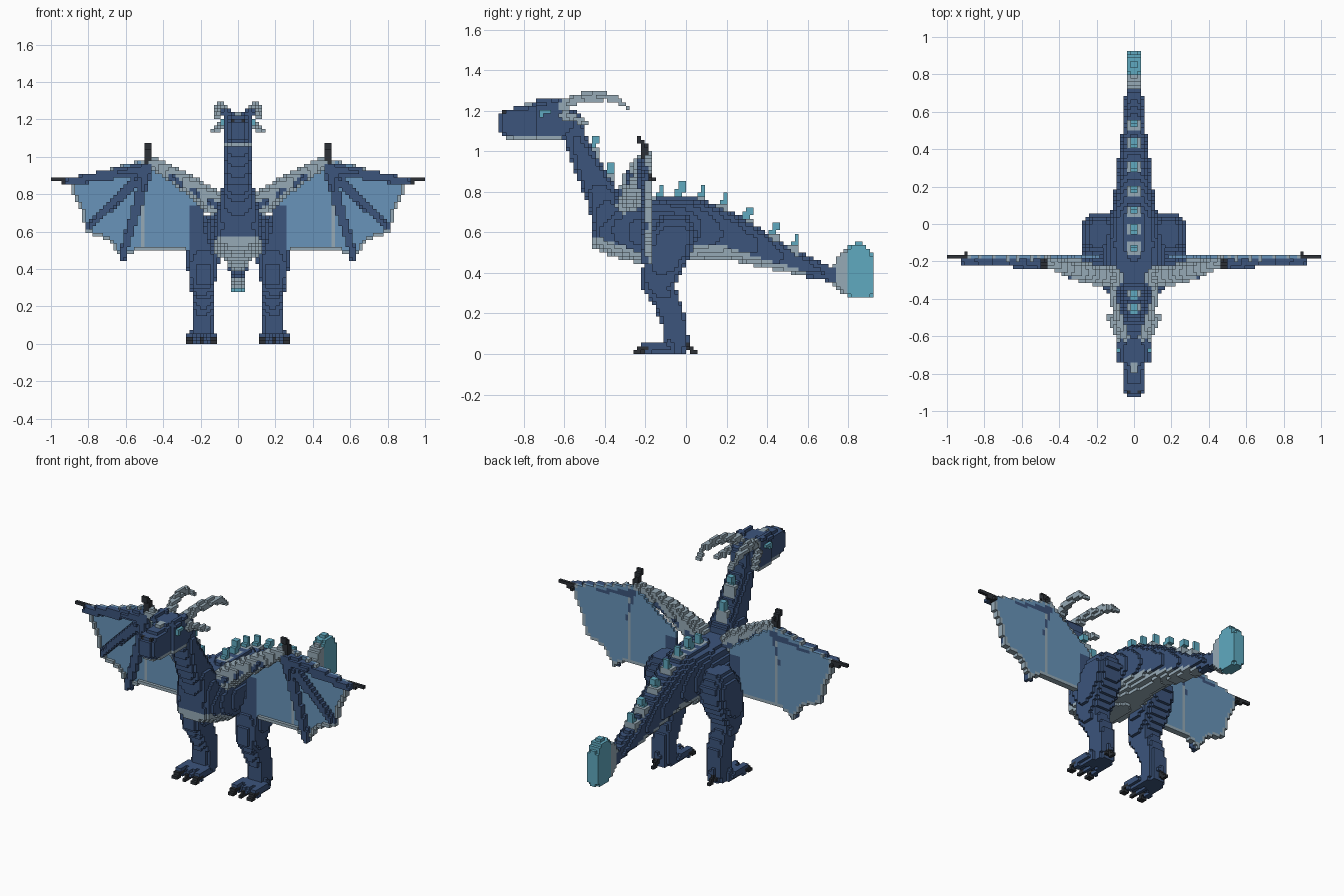
import bpy
import math
from mathutils import Vector

cube = bpy.data.objects.get("Cube")
if cube:
    bpy.data.objects.remove(cube, do_unlink=True)

V = 2 / 108  # edge of one block
COLOURS = {
    "navy_scales": (0.045, 0.089, 0.202),
    "wing_blue": (0.138, 0.296, 0.491),
    "pale_grey": (0.305, 0.402, 0.468),
    "bright_teal": (0.117, 0.402, 0.527),
    "claw_black": (0.025, 0.030, 0.037),
}
NAVY, WING, GREY, TEAL, BLACK = range(len(COLOURS))
materials = []
for name, rgb in COLOURS.items():
    mat = bpy.data.materials.new(name)
    mat.use_nodes = True
    mat.diffuse_color = (*rgb, 1)
    mat.node_tree.nodes["Principled BSDF"].inputs["Base Color"].default_value = (*rgb, 1)
    materials.append(mat)

world = {}  # cell -> (part name, colour); the first part to claim a cell keeps it


def centres(low, high):
    """Indices of the blocks whose centres lie between low and high."""
    return range(math.ceil(low / V - 0.5), math.floor(high / V - 0.5) + 1)


def put(part, cell, colour, mirror):
    if cell[2] < 0:
        return
    if mirror:
        i, j, k = cell
        world.setdefault(cell, ("left_" + part, colour))
        world.setdefault((-1 - i, j, k), ("right_" + part, colour))
    else:
        world.setdefault(cell, (part, colour))


def box(part, low, high, colour, mirror=False):
    for i in centres(low[0], high[0]):
        for j in centres(low[1], high[1]):
            for k in centres(low[2], high[2]):
                put(part, (i, j, k), colour, mirror)


def stroke(part, path, r0, r1, colour, mirror=True):
    """Tapered rod along a path; colour may be a rule of the position."""
    path = [Vector(p) for p in path]
    count = len(path) - 1
    for n in range(count):
        a, b = path[n], path[n + 1]
        d, big = b - a, max(r0, r1)
        spans = [centres(min(a[c], b[c]) - big, max(a[c], b[c]) + big) for c in range(3)]
        for i in spans[0]:
            for j in spans[1]:
                for k in spans[2]:
                    p = Vector((i + 0.5, j + 0.5, k + 0.5)) * V
                    t = max(0, min(1, (p - a).dot(d) / d.length_squared))
                    if (p - a - d * t).length < r0 + (r1 - r0) * (n + t) / count:
                        put(part, (i, j, k), colour(p) if callable(colour) else colour, mirror)


def loft(part, axis, rows, colour, power=2.5, cx=0, mirror=False):
    """Rounded slices; each row is position, low edge, high edge, half width."""
    for s in centres(rows[0][0], rows[-1][0]):
        pos = (s + 0.5) * V
        for r, q in zip(rows, rows[1:]):
            if r[0] <= pos <= q[0]:
                f = (pos - r[0]) / (q[0] - r[0])
                low, high, half = (u + (v - u) * f for u, v in zip(r[1:], q[1:]))
        for m in centres(low, high):
            t = ((m + 0.5) * V - low) / (high - low)
            for i in centres(cx - half, cx + half):
                x = (i + 0.5) * V - cx
                if abs(x / half) ** power + abs(2 * t - 1) ** power <= 1:
                    cell = (i, s, m) if axis == "y" else (i, m, s)
                    p = Vector(cell) * V
                    put(part, cell, colour(p, t) if callable(colour) else colour, mirror)


def inside(poly, x, z):
    hit = False
    for (x0, z0), (x1, z1) in zip(poly, poly[1:] + poly[:1]):
        if (z0 > z) != (z1 > z) and x < x0 + (z - z0) * (x1 - x0) / (z1 - z0):
            hit = not hit
    return hit


# Back spines: grey scale set into the back, teal point above
for y, z in ((-.46, 1.0), (-.38, .87), (-.13, .765), (-.03, .77), (.07, .755),
             (.18, .72), (.3, .655), (.43, .575), (.53, .515)):
    box("spine_scales", (-.03, y - .03, z - .05), (.03, y + .03, z + .015), GREY)
    box("spine_points", (-.02, y - .02, z), (.02, y + .02, z + .04), TEAL)
    box("spine_points", (-.02, y, z + .03), (.02, y + .025, z + .075), TEAL)

# Head details
stroke("eye", [(.083, -.71, 1.19), (.083, -.68, 1.195)], .016, .016, TEAL)
stroke("long_horn", [(.05, -.61, 1.22), (.08, -.52, 1.265), (.11, -.4, 1.27),
                     (.12, -.34, 1.25), (.11, -.29, 1.22)], .026, .014, GREY)
stroke("cheek_horn", [(.07, -.6, 1.18), (.1, -.55, 1.16), (.135, -.49, 1.14)], .025, .014, GREY)
stroke("brow", [(.065, -.73, 1.235), (.065, -.63, 1.245)], .02, .02, NAVY)
box("nose_crest", (-.02, -.8, 1.19), (.02, -.74, 1.24), GREY)
box("nostril", (.015, -.9, 1.17), (.04, -.88, 1.2), BLACK, mirror=True)

# Head and neck
loft("head", "y", [(-.92, 1.1, 1.19, .045), (-.88, 1.055, 1.21, .05), (-.78, 1.05, 1.22, .052),
                   (-.72, 1.05, 1.245, .075), (-.63, 1.05, 1.25, .08),
                   (-.57, 1.09, 1.21, .07), (-.52, 1.12, 1.18, .05)],
     lambda p, t: GREY if p.z < 1.06 else NAVY, power=6)
loft("neck", "z", [(.57, -.46, -.2, .125), (.68, -.47, -.25, .12), (.76, -.49, -.3, .1),
                   (.85, -.53, -.36, .08), (.95, -.57, -.42, .07),
                   (1.05, -.6, -.48, .066), (1.2, -.62, -.53, .06)], NAVY, power=3)


# Body and tail with a pale underside
def belly(p, t):
    if p.y < -.2:
        return GREY if p.z < .57 - .35 * (p.y + .46) else NAVY
    return GREY if t < .25 and p.y < .58 else NAVY


loft("body_and_tail", "y", [(-.465, .53, .62, .09), (-.43, .51, .68, .12), (-.36, .48, .74, .14),
                            (-.25, .45, .765, .165), (-.1, .45, .775, .16), (.05, .465, .775, .125),
                            (.2, .47, .715, .098), (.35, .43, .635, .085), (.5, .4, .53, .062),
                            (.62, .375, .475, .048), (.74, .35, .42, .045)], belly)
loft("tail_fin", "y", [(.72, .35, .43, .03), (.75, .32, .48, .03), (.8, .28, .53, .03),
                       (.84, .27, .55, .03), (.88, .27, .545, .03), (.925, .29, .48, .03)],
     lambda p, t: GREY if p.y < .79 else TEAL, power=9)

# Legs and clawed feet
for side in (-1, 0, 1):
    x = .195 + side * .065
    stroke("foot_claws", [(x, -.2, .03), (x, -.25, .009)], .017, .014, BLACK)
    stroke("toes", [(.195 + side * .04, -.08, .035), (x, -.2, .03)], .034, .024, NAVY)
stroke("heel_claw", [(.195, .0, .04), (.195, .035, .01)], .02, .015, BLACK)
loft("leg", "z", [(0, -.12, -.0, .05), (.05, -.12, .01, .055), (.15, -.12, .008, .056),
                  (.25, -.165, -.02, .06), (.33, -.22, -.055, .068), (.42, -.215, -.01, .086),
                  (.5, -.195, .03, .096), (.6, -.175, .055, .092), (.68, -.12, .01, .06)],
     NAVY, power=3, cx=.188, mirror=True)

# Wing claws, arm and fingers
stroke("wrist_claw", [(.48, -.2, .97), (.48, -.21, 1.03), (.485, -.235, 1.065)], .02, .014, BLACK)
stroke("wing_tip_claw", [(.9, -.176, .865), (.94, -.176, .88), (.99, -.176, .88)], .02, .014, BLACK)


def arm_colour(p):
    offset = p.z - (.75 + .62 * (p.x - .13))
    return NAVY if abs(offset) < .018 and p.x % .1 < .065 and p.x < .4 else GREY


stroke("wing_arm", [(.12, -.285, .75), (.3, -.255, .88), (.47, -.2, .975)], .066, .03, arm_colour)
WRIST = (.48, -.205, .94)
for tip, width in (((.91, -.2, .865), .036), ((.79, -.2, .63), .03), ((.62, -.2, .46), .032)):
    stroke("wing_fingers", [WRIST, tip], width, .02, NAVY)

# Wing membrane with a pale rim, a pale fold line and a dark root
OUTLINE = [(.19, .505), (.52, .5), (.565, .49), (.62, .445), (.67, .53), (.72, .565), (.81, .59),
           (.84, .71), (.91, .875), (.49, .99), (.19, .78)]
for i in centres(.19, .93):
    for k in centres(.43, 1):
        x, z = (i + .5) * V, (k + .5) * V
        if not inside(OUTLINE, x, z):
            continue
        rim = x > .27 and not (inside(OUTLINE, x + V, z) and inside(OUTLINE, x, z - V))
        root = x < .265 and z < .75
        if rim:
            put("wing_rim", (i, -11, k), GREY, True)
        fold = abs(x - .515) < V / 2
        put("wing_membrane", (i, -10, k), GREY if rim or fold else NAVY if root else WING, True)

# Turn the blocks of each part into a mesh of its outer faces
parts = {}
for cell, (part, colour) in world.items():
    parts.setdefault(part, []).append((cell, colour))
for part, cells in parts.items():
    index, faces, slots = {}, [], []
    for cell, colour in cells:
        for axis in range(3):
            u, v = (axis + 1) % 3, (axis + 2) % 3
            for side in (0, 1):
                step = list(cell)
                step[axis] += 2 * side - 1
                if tuple(step) in world:
                    continue
                face = []
                for du, dv in ((0, 0), (1, 0), (1, 1), (0, 1)):
                    corner = list(cell)
                    corner[axis] += side
                    corner[u] += du
                    corner[v] += dv
                    face.append(index.setdefault(tuple(corner), len(index)))
                faces.append(face if side else face[::-1])
                slots.append(colour)
    if not faces:
        continue
    mesh = bpy.data.meshes.new(part)
    mesh.from_pydata([Vector(c) * V for c in index], [], faces)
    used = sorted(set(slots))
    for colour in used:
        mesh.materials.append(materials[colour])
    for poly, colour in zip(mesh.polygons, slots):
        poly.material_index = used.index(colour)
    bpy.context.collection.objects.link(bpy.data.objects.new(part, mesh))
